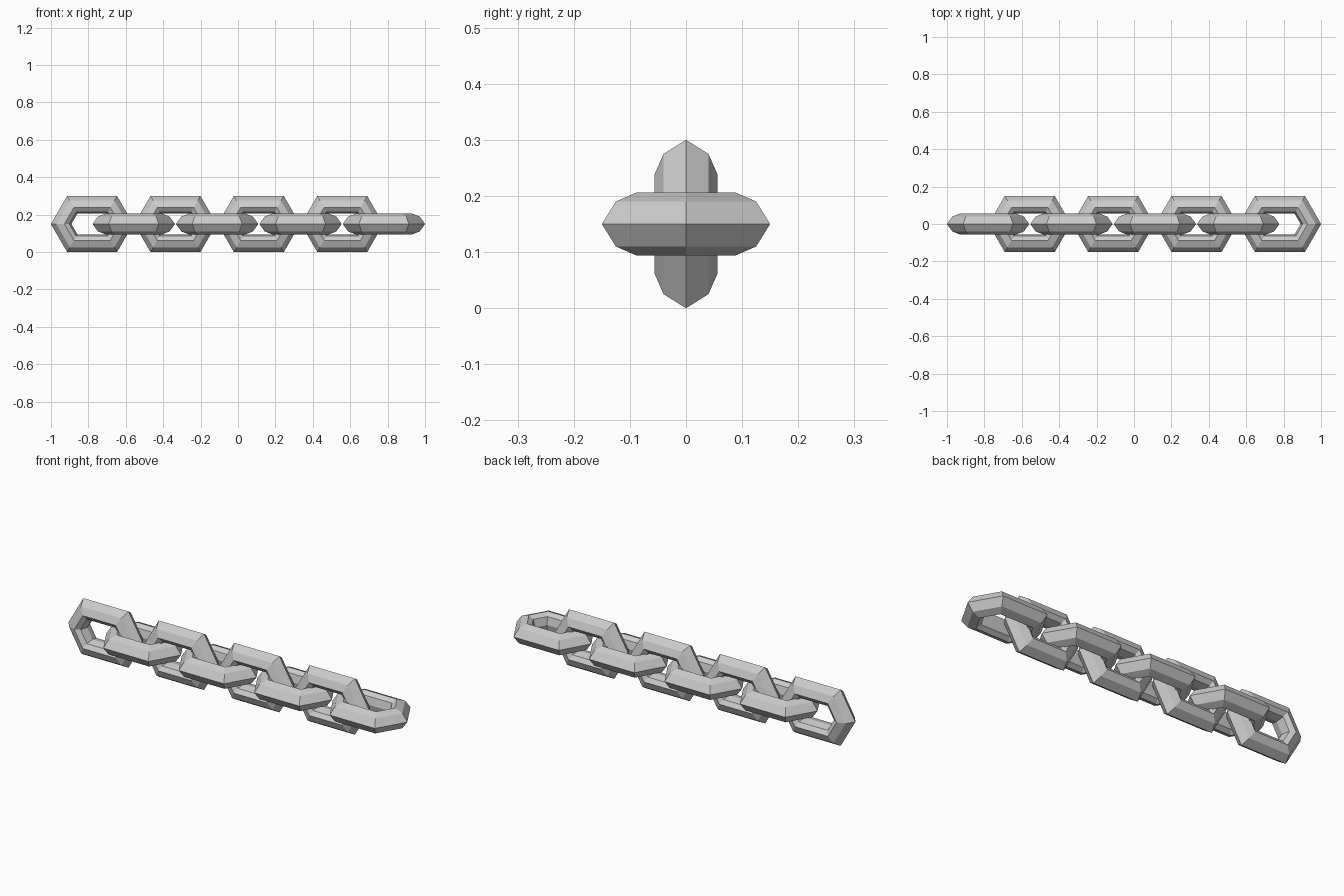
import bpy, bmesh, math

if "Cube" in bpy.data.objects:
    bpy.data.objects.remove(bpy.data.objects["Cube"])

PITCH = 0.2229      # spacing between link centres
STRETCH = 0.047     # half length added to each hexagonal ring
# bar cross-section: (distance from link axis on the straight side, depth)
SECTION = [(0.15, 0), (0.125, 0.04), (0.0875, 0.0565), (0.065, 0.04),
           (0.055, 0), (0.065, -0.04), (0.0875, -0.0565), (0.125, -0.04)]


def make_link(name, x, vertical):
    """Hexagonal ring stretched along x, lying flat or standing upright."""
    bm = bmesh.new()
    rings = []
    for i in range(6):
        a = math.radians(60 * i)
        shift = math.copysign(STRETCH, math.cos(a))
        ring = []
        for h, d in SECTION:
            r = h / math.sin(math.radians(60))
            u, v = r * math.cos(a) + shift, r * math.sin(a)
            ring.append(bm.verts.new((u, d, v) if vertical else (u, v, d)))
        rings.append(ring)
    n = len(SECTION)
    for i in range(6):
        a, b = rings[i], rings[(i + 1) % 6]
        for j in range(n):
            k = (j + 1) % n
            bm.faces.new((a[j], b[j], b[k], a[k]))
    bmesh.ops.recalc_face_normals(bm, faces=bm.faces)
    mesh = bpy.data.meshes.new(name)
    bm.to_mesh(mesh)
    bm.free()
    ob = bpy.data.objects.new(name, mesh)
    ob.location = (x, 0, 0.15)
    bpy.context.collection.objects.link(ob)


# chain of alternating upright and flat links
for i in range(8):
    upright = i % 2 == 0
    make_link(f"{'upright' if upright else 'flat'}_link_{i + 1}",
              (i - 3.5) * PITCH, upright)
